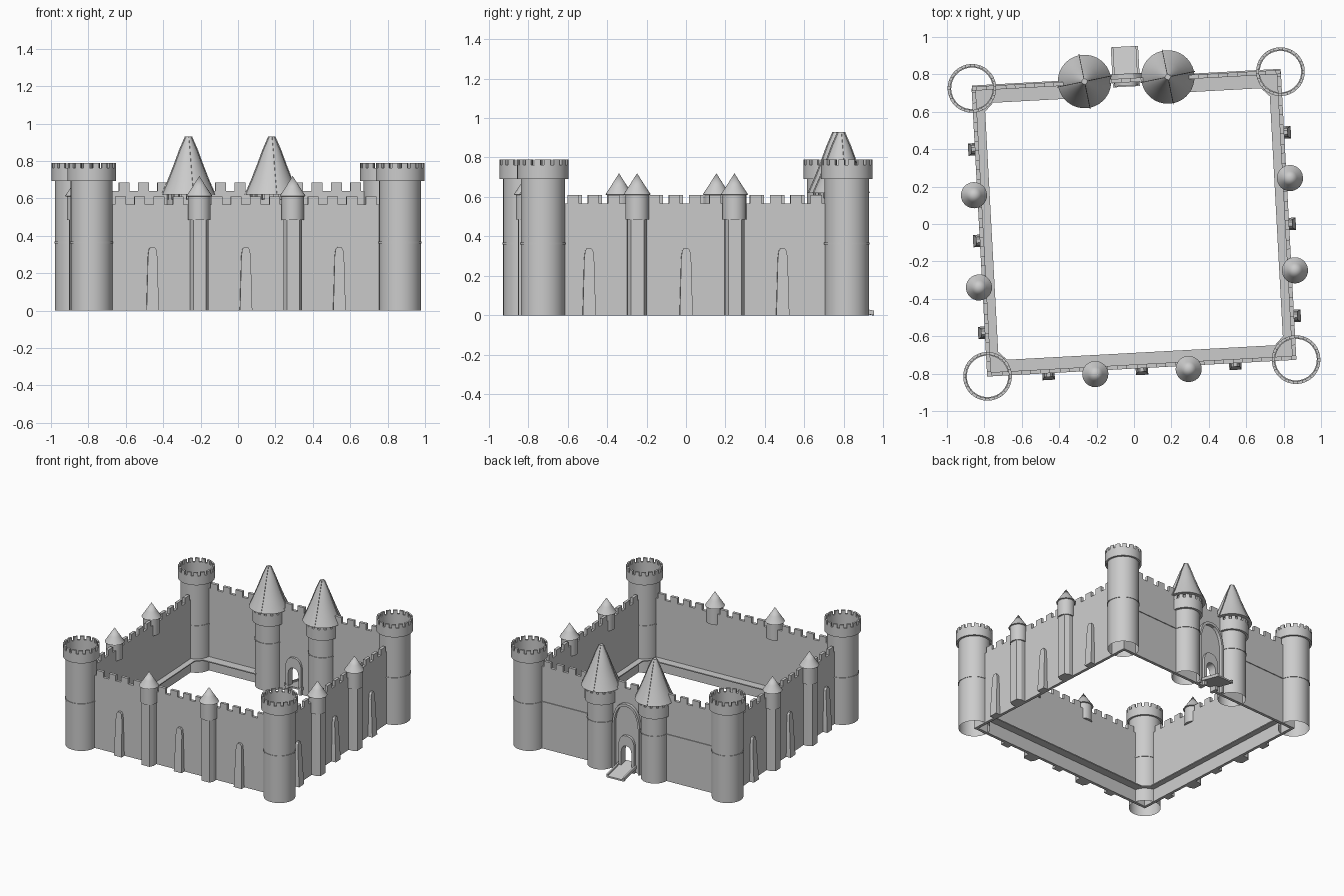
import bpy, bmesh
from math import sin, cos, pi, radians
from mathutils import Matrix, Vector

if "Cube" in bpy.data.objects:
    bpy.data.objects.remove(bpy.data.objects["Cube"])

TURN = Matrix.Rotation(radians(3.1), 4, 'Z')      # whole castle sits slightly turned
HX, HY = 0.826, 0.771                              # corner tower centres
I4 = Matrix.Identity(4)


def make(name, bm, m=I4):
    bmesh.ops.recalc_face_normals(bm, faces=bm.faces)
    me = bpy.data.meshes.new(name)
    bm.to_mesh(me)
    bm.free()
    ob = bpy.data.objects.new(name, me)
    bpy.context.collection.objects.link(ob)
    ob.matrix_world = TURN @ m
    return ob


def loft(name, a, b, m=I4):
    """Solid between two matching outlines."""
    bm = bmesh.new()
    va = [bm.verts.new(p) for p in a]
    vb = [bm.verts.new(p) for p in b]
    bm.faces.new(va)
    bm.faces.new(vb[::-1])
    n = len(a)
    for i in range(n):
        j = (i + 1) % n
        bm.faces.new((va[i], vb[i], vb[j], va[j]))
    return make(name, bm, m)


def upright(name, pts, d0, d1, m, slope=0.0):
    """Outline in the wall plane (u, z), pushed out from d0 to d1."""
    return loft(name, [(u, -d0, z) for u, z in pts],
                [(u, -d1 + slope * z, z) for u, z in pts], m)


def flat(name, pts, z0, z1, m=I4):
    return loft(name, [(x, y, z0) for x, y in pts], [(x, y, z1) for x, y in pts], m)


def lathe(name, prof, x, y, n=36, closed=False):
    bm = bmesh.new()
    rings = [[bm.verts.new((r * cos(2 * pi * i / n), r * sin(2 * pi * i / n), z))
              for i in range(n)] for r, z in prof]
    k = len(rings)
    for a in range(k if closed else k - 1):
        p, q = rings[a], rings[(a + 1) % k]
        for i in range(n):
            j = (i + 1) % n
            bm.faces.new((p[i], p[j], q[j], q[i]))
    bmesh.ops.remove_doubles(bm, verts=bm.verts, dist=1e-5)
    return make(name, bm, Matrix.Translation((x, y, 0)))


def crown(name, x, y, r0, r1, z0, z1, count=16, notch=0.028):
    """Overhanging ring with merlons."""
    zb = z1 - notch
    lathe(name + "_ring", [(r0, z0), (r1, z0), (r1, zb), (r0, zb)], x, y, 48, True)
    for i in range(count):
        angs = [2 * pi * (i + 0.64 * t / 3) / count for t in range(4)]
        pts = [(r1 * cos(a), r1 * sin(a)) for a in angs]
        pts += [(r0 * cos(a), r0 * sin(a)) for a in angs[::-1]]
        flat(name + "_merlon", pts, zb, z1, Matrix.Translation((x, y, 0)))


def arch(w, spring, top, n=6):
    """Pointed arch outline from right foot to left foot."""
    right = [(w, 0)] + [(w * cos(t * pi / 2 / n) ** 0.8 if t < n else 0,
                         spring + (top - spring) * sin(t * pi / 2 / n)) for t in range(n + 1)]
    return right + [(-u, z) for u, z in right[-2::-1]]


def wall(name, half, dist, low, high, m, door=None):
    """Thin curtain wall with a battlemented top."""
    n = round(2 * half / 0.106)
    step = 2 * half / n
    pts = [(-half, 0)]
    for i in range(n):
        a = -half + i * step
        pts += [(a, low), (a + step * 0.22, low), (a + step * 0.22, high),
                (a + step * 0.78, high), (a + step * 0.78, low)]
    pts += [(half, low), (half, 0)]
    if door:
        pts += door
    upright(name, pts, dist - 0.022, dist, m)


# corner towers
for sx in (-1, 1):
    for sy in (-1, 1):
        x, y = sx * HX, sy * HY
        lathe("corner_tower", [(0.112, 0), (0.112, 0.70)], x, y)
        lathe("tower_band", [(0.111, 0.36), (0.116, 0.36), (0.116, 0.369), (0.111, 0.369)],
              x, y, 36, True)
        crown("tower_crown", x, y, 0.115, 0.13, 0.692, 0.79)

# curtain walls
rot = {s: Matrix.Rotation(a, 4, 'Z') for s, a in
       (("front", 0), ("right", pi / 2), ("back", pi), ("left", -pi / 2))}
wall("front_wall", HX, 0.772, 0.567, 0.61, rot["front"])
wall("right_wall", HY, 0.828, 0.567, 0.61, rot["right"])
wall("left_wall", HY, 0.828, 0.567, 0.61, rot["left"])
wall("back_wall", HX, 0.780, 0.64, 0.684, rot["back"], arch(0.042, 0.15, 0.20))

# buttresses and small turrets on three walls
sides = {"front": (0.772, (-0.5, 0, 0.5), (-0.25, 0.25)),
         "right": (0.828, (-0.537, -0.045, 0.445), (-0.294, 0.2)),
         "left": (0.828, (0.537, 0.045, -0.445), (0.294, -0.2))}
for s, (d, butts, turrets) in sides.items():
    for u in butts:
        pts = [(u - 0.033, 0), (u - 0.025, 0.29), (u - 0.02, 0.327), (u - 0.01, 0.34),
               (u + 0.01, 0.34), (u + 0.02, 0.327), (u + 0.025, 0.29), (u + 0.033, 0)]
        upright("buttress", pts, d - 0.01, d + 0.036, rot[s], 0.05)
    for u in turrets:
        flat("turret_pillar", [(u - 0.049, -d + 0.01), (u - 0.049, -d - 0.035),
                               (u - 0.033, -d - 0.065), (u + 0.033, -d - 0.065),
                               (u + 0.049, -d - 0.035), (u + 0.049, -d + 0.01)],
             0, 0.49, rot[s])
        c = rot[s] @ Vector((u, -d - 0.018, 0))
        lathe("turret", [(0, 0.485), (0.06, 0.485), (0.06, 0.61), (0.07, 0.612),
                         (0.038, 0.66), (0, 0.72)], c.x, c.y, 24)

# inner ledge round the courtyard
ix, iy, c = 0.762, 0.688, 0.045
ledge = [(0.223, 0.765), (0.815, 0.765), (0.815, -0.765), (-0.815, -0.765), (-0.815, 0.765),
         (-0.223, 0.765), (-0.223, iy), (c - ix, iy), (-ix, iy - c), (-ix, c - iy),
         (c - ix, -iy), (ix - c, -iy), (ix, c - iy), (ix, iy - c), (ix - c, iy), (0.223, iy)]
flat("courtyard_ledge", ledge, 0.10, 0.108)

# gate towers with flared ribbed roofs
roof = [(0.143, 0.62), (0.107, 0.70), (0.075, 0.78), (0.045, 0.86), (0.014, 0.93)]
for sx in (-1, 1):
    x, y = sx * 0.223, 0.775
    lathe("gate_tower", [(0.1, 0), (0.1, 0.60)], x, y)
    lathe("gate_tower_band", [(0.099, 0.36), (0.104, 0.36), (0.104, 0.369), (0.099, 0.369)],
          x, y, 36, True)
    crown("gate_crown", x, y, 0.1, 0.118, 0.51, 0.622)
    lathe("gate_roof", [(0.1, 0.62)] + roof + [(0, 0.93)], x, y)
    for k in range(4):
        rib = [(r - 0.01, z) for r, z in roof] + [(r + 0.006, z) for r, z in roof[::-1]]
        m = Matrix.Translation((x, y, 0)) @ Matrix.Rotation(k * pi / 2 + 0.15, 4, 'Z')
        upright("roof_rib", rib, -0.002, 0.002, m)

# back wall string course
for a, b in ((-HX, -0.2), (0.2, HX)):
    upright("string_course", [(a, 0.36), (b, 0.36), (b, 0.369), (a, 0.369)],
            0.775, 0.786, rot["back"])

# gate arches and door surround
upright("outer_arch", arch(0.115, 0.34, 0.53) + arch(0.1, 0.34, 0.51)[::-1],
        0.775, 0.805, rot["back"])
upright("door_surround", arch(0.065, 0.2, 0.28) + arch(0.042, 0.15, 0.20)[::-1],
        0.74, 0.80, rot["back"])

# drawbridge ramp with side curbs
def ramp(name, a, b, t):
    loft(name, [(a, 0.735, 0.045), (b, 0.735, 0.045), (b, 0.95, 0.0), (a, 0.95, 0.0)],
         [(a, 0.735, 0.045 + t), (b, 0.735, 0.045 + t), (b, 0.95, t), (a, 0.95, t)])


ramp("drawbridge", -0.072, 0.072, 0.012)
for s in (-1, 1):
    ramp("drawbridge_curb", *sorted((s * 0.06, s * 0.073)), 0.024)

# smooth the round parts, keep edges sharp
for ob in bpy.context.scene.objects:
    ob.select_set(True)
    bpy.context.view_layer.objects.active = ob
bpy.ops.object.shade_smooth_by_angle(angle=radians(25))
